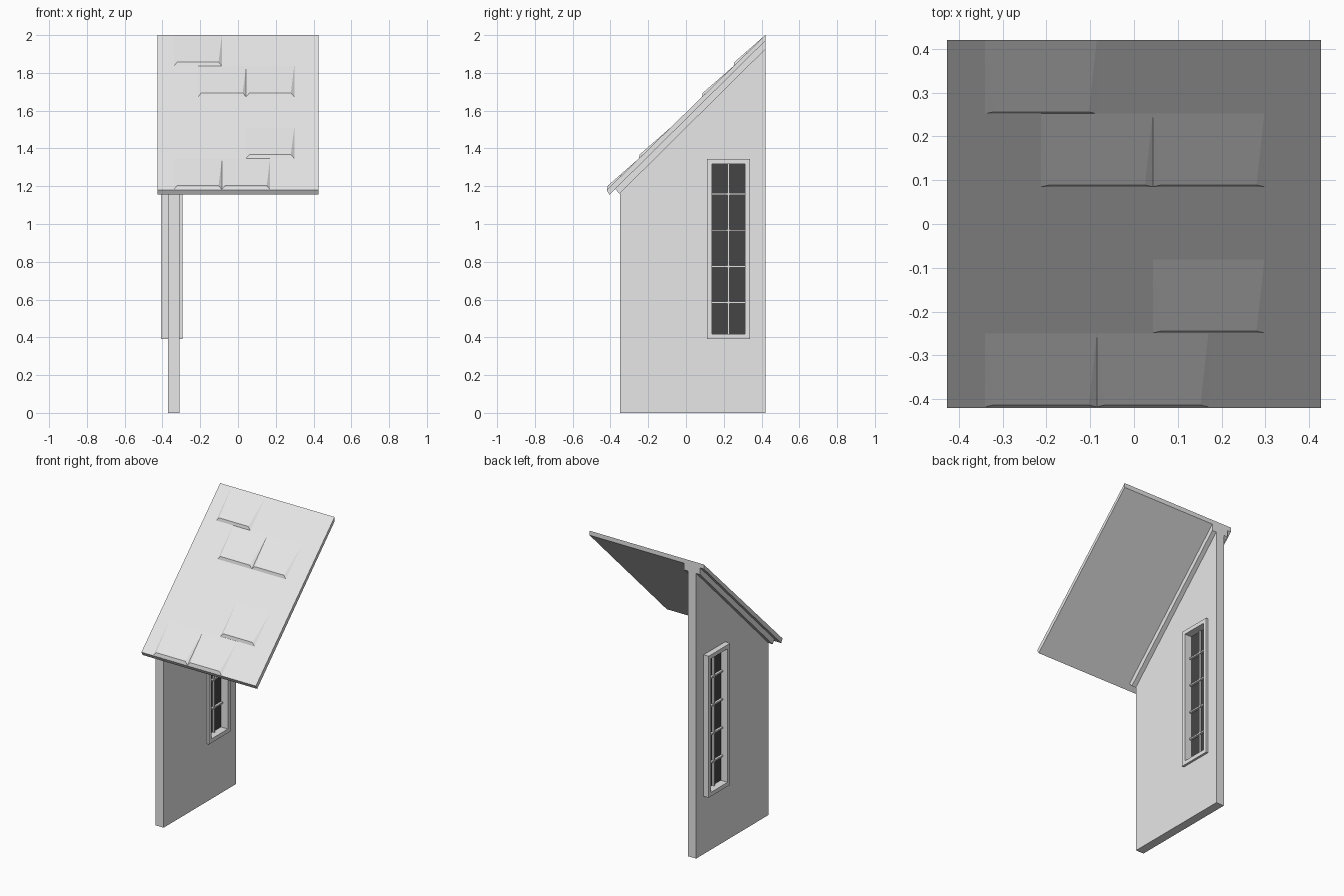
import bpy, bmesh

cube = bpy.data.objects.get("Cube")
if cube:
    bpy.data.objects.remove(cube, do_unlink=True)


def material(name, value):
    mat = bpy.data.materials.new(name)
    mat.use_nodes = True
    colour = (value, value, value, 1)
    mat.diffuse_color = colour
    mat.node_tree.nodes["Principled BSDF"].inputs["Base Color"].default_value = colour
    return mat


GREY = material("light grey", 0.8)
DARK = material("dark glass", 0.06)


def finish(name, bm, mat):
    bmesh.ops.recalc_face_normals(bm, faces=bm.faces[:])
    mesh = bpy.data.meshes.new(name)
    bm.to_mesh(mesh)
    bm.free()
    mesh.materials.append(mat)
    obj = bpy.data.objects.new(name, mesh)
    bpy.context.collection.objects.link(obj)
    return obj


def slab(name, profile, x0, x1, mat=GREY):
    """Extrude a (y, z) profile from x0 to x1."""
    bm = bmesh.new()
    face = bm.faces.new([bm.verts.new((x0, y, z)) for y, z in profile])
    ext = bmesh.ops.extrude_face_region(bm, geom=[face])
    moved = [g for g in ext["geom"] if isinstance(g, bmesh.types.BMVert)]
    bmesh.ops.translate(bm, verts=moved, vec=(x1 - x0, 0, 0))
    return finish(name, bm, mat)


def box(name, x0, x1, y0, y1, z0, z1, mat=GREY):
    return slab(name, [(y0, z0), (y1, z0), (y1, z1), (y0, z1)], x0, x1, mat)


# Side wall with a window opening
wall = slab("side_wall", [(-0.35, 0), (0.42, 0), (0.42, 1.95), (-0.35, 1.18)], -0.37, -0.31)
Y0, Y1, Z0, Z1 = 0.11, 0.34, 0.39, 1.345
RIM = 0.027
cutter = box("window_cutter", -0.5, -0.2, Y0 + 0.015, Y1 - 0.015, Z0 + 0.015, Z1 - 0.015)
cutter.hide_render = True
cut = wall.modifiers.new("opening", "BOOLEAN")
cut.operation, cut.solver, cut.object = "DIFFERENCE", "EXACT", cutter
bpy.context.view_layer.objects.active = wall
bpy.ops.object.modifier_apply(modifier=cut.name)
bpy.data.objects.remove(cutter, do_unlink=True)

# Window frame, glass and glazing bars
F0, F1 = -0.407, -0.295
box("frame_bottom", F0, F1, Y0, Y1, Z0, Z0 + RIM)
box("frame_top", F0, F1, Y0, Y1, Z1 - RIM, Z1)
box("frame_front", F0, F1, Y0, Y0 + RIM, Z0 + RIM, Z1 - RIM)
box("frame_back", F0, F1, Y1 - RIM, Y1, Z0 + RIM, Z1 - RIM)
box("window_glass", -0.356, -0.346, Y0 + RIM, Y1 - RIM, Z0 + RIM, Z1 - RIM, DARK)
MID = (Y0 + Y1) / 2
box("upright_bar", -0.369, -0.333, MID - 0.005, MID + 0.005, Z0 + RIM, Z1 - RIM)
for i in range(4):
    z = 0.585 + i * 0.191
    box(f"cross_bar_{i + 1}", -0.371, -0.331, Y0 + RIM, Y1 - RIM, z - 0.005, z + 0.005)

# Rafter along the wall top, and the roof panel
slab("rafter", [(-0.352, 1.16), (0.42, 1.925), (0.42, 1.972), (-0.375, 1.186)], -0.4, -0.278)
slab("roof_panel", [(-0.405, 1.155), (0.42, 1.97), (0.42, 2.0), (-0.42, 1.18)], -0.427, 0.427)


# Raised shingles: wedges that taper into the roof surface
def roof_z(y):
    return 2.0 + (y - 0.42) * 0.976


def shingle(name, x, y):
    w, d, inset, lift = 0.255, 0.168, 0.018, 0.021
    back = y + d
    points = [(x, y, roof_z(y)), (x + w, y, roof_z(y)),
              (x + w, back, roof_z(back)), (x, back, roof_z(back)),
              (x + inset, y + 0.004, roof_z(y) + lift),
              (x + w - inset, y + 0.004, roof_z(y) + lift)]
    bm = bmesh.new()
    v = [bm.verts.new(p) for p in points]
    for ids in ((0, 3, 2, 1), (0, 1, 5, 4), (4, 5, 2, 3), (0, 4, 3), (1, 2, 5)):
        bm.faces.new([v[i] for i in ids])
    finish(name, bm, GREY)


rows = [(0.252, [-0.34]), (0.085, [-0.212, 0.043]), (-0.249, [0.043]), (-0.418, [-0.34, -0.085])]
for r, (y, starts) in enumerate(rows):
    for c, x in enumerate(starts):
        shingle(f"shingle_{r + 1}_{c + 1}", x, y)
